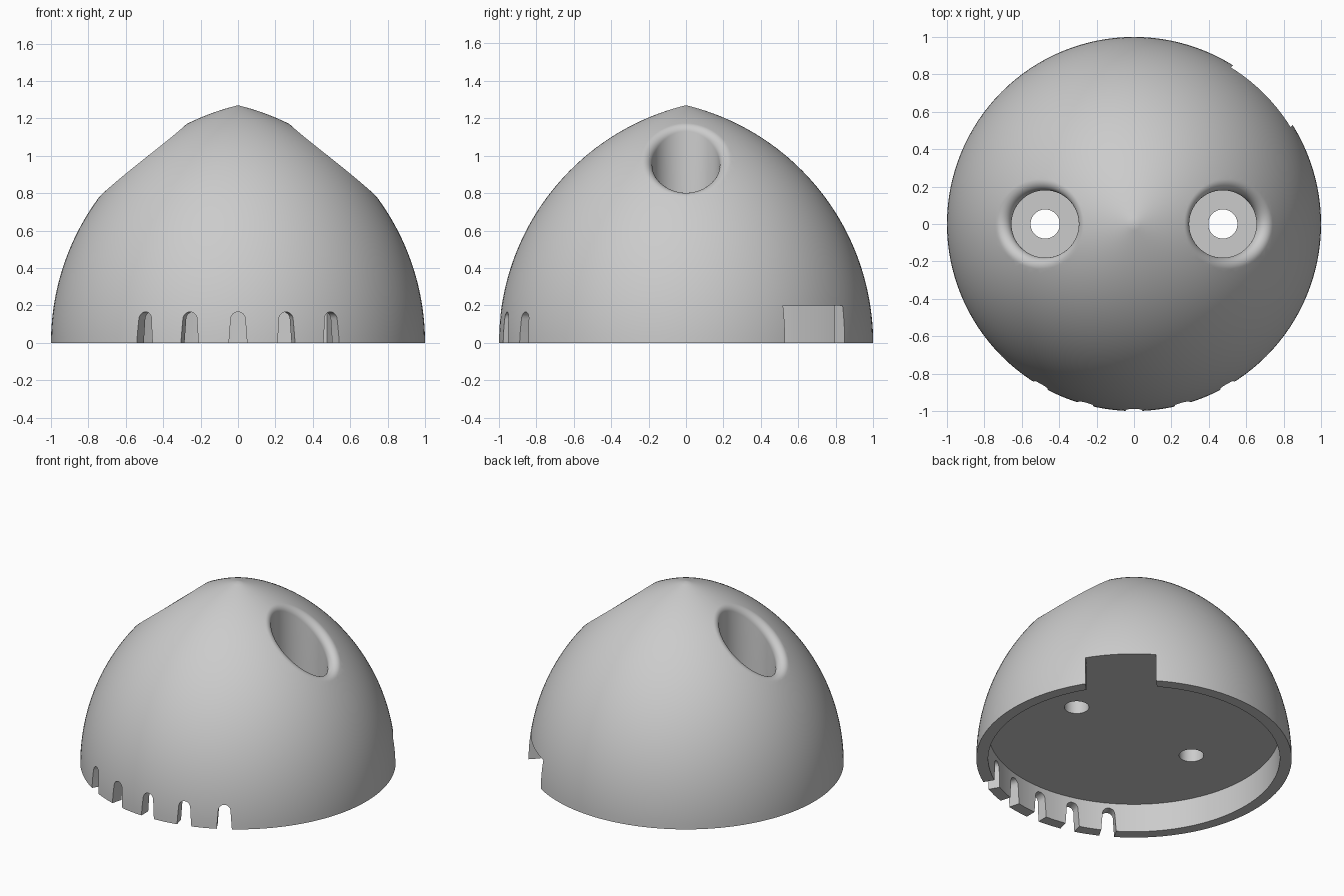
import bpy, bmesh
from math import sin, cos, pi, sqrt, radians
from mathutils import Vector, Matrix

cube = bpy.data.objects.get("Cube")
if cube:
    bpy.data.objects.remove(cube, do_unlink=True)

OFFSET = 0.306            # ogive arc centre lies this far past the axis
ARC = 1 + OFFSET          # ogive arc radius
CEILING = 0.2             # height of the recess under the dome
SEAT = 0.4                # floor of the screw pockets

grey = bpy.data.materials.new("light grey")
grey.use_nodes = True
grey.diffuse_color = (0.6, 0.6, 0.6, 1)
grey.node_tree.nodes["Principled BSDF"].inputs["Base Color"].default_value = (0.6, 0.6, 0.6, 1)


def loft(name, rings, matrix=Matrix()):
    """Closed solid skinned through rings of equal point count."""
    bm = bmesh.new()
    rows = [[bm.verts.new(matrix @ Vector(p)) for p in ring] for ring in rings]
    n = len(rows[0])
    for a, b in zip(rows, rows[1:]):
        for i in range(n):
            j = (i + 1) % n
            bm.faces.new((a[i], a[j], b[j], b[i]))
    bm.faces.new(rows[0])
    bm.faces.new(rows[-1])
    bmesh.ops.remove_doubles(bm, verts=bm.verts, dist=1e-5)
    bmesh.ops.recalc_face_normals(bm, faces=bm.faces)
    mesh = bpy.data.meshes.new(name)
    bm.to_mesh(mesh)
    bm.free()
    mesh.materials.append(grey)
    obj = bpy.data.objects.new(name, mesh)
    bpy.context.collection.objects.link(obj)
    return obj


def circle(r, z, n=128):
    return [(r * cos(2 * pi * i / n), r * sin(2 * pi * i / n), z) for i in range(n)]


def cut(target, cutter):
    mod = target.modifiers.new("cut", "BOOLEAN")
    mod.operation = "DIFFERENCE"
    mod.solver = "EXACT"
    mod.object = cutter
    bpy.context.view_layer.objects.active = target
    bpy.ops.object.modifier_apply(modifier=mod.name)
    bpy.data.objects.remove(cutter, do_unlink=True)


def pocket(side, n=72, bore=0.18, screw=0.078, fillet=0.047):
    """Stepped screw hole whose mouth is rounded into the dome."""
    columns = []
    for i in range(n):
        a = 2 * pi * i / n
        out = Vector((cos(a), sin(a), 0))
        axis = Vector((side * 0.475, 0, 0))
        # centre of the rolling ball that forms the rounded lip
        c = axis + out * (bore + fillet)
        r = c.length
        inner = ARC - fillet
        c.z = sqrt(inner ** 2 - (r + OFFSET) ** 2)
        normal = Vector((c.x / r * (r + OFFSET), c.y / r * (r + OFFSET), c.z)).normalized()
        tangent = (normal * normal.dot(-out) + out).normalized()
        column = [axis + out * rad + Vector((0, 0, z))
                  for rad, z in ((screw, 0.1), (screw, SEAT), (bore, SEAT))]
        column += [c + (-out).slerp(normal, k / 10) * fillet for k in range(11)]
        rim = column[-1] + tangent * 0.02
        column += [rim, Vector((rim.x, rim.y, 1.6))]
        columns.append(column)
    return loft("pocket_cutter", list(zip(*columns)))


# Pointed dome
top = sqrt(ARC ** 2 - OFFSET ** 2)
sweep = Vector((OFFSET, top)).angle(Vector((1, 0)))
steps = 48
rings = [circle(max(ARC * cos(sweep * k / steps) - OFFSET, 0), ARC * sin(sweep * k / steps))
         for k in range(steps + 1)]
dome = loft("dome_shell", rings)

# Shallow round recess underneath
cut(dome, loft("recess_cutter", [circle(0.925, -0.1), circle(0.925, CEILING)]))

# Square notch through the back rim
notch = [[(x, y, z) for x, y in ((0.7, -0.225), (1.2, -0.225), (1.2, 0.225), (0.7, 0.225))]
         for z in (-0.1, CEILING)]
cut(dome, loft("notch_cutter", notch, Matrix.Rotation(radians(45), 4, "Z")))

# Five arched slots along the front rim
arch = [(-0.052, -0.05), (0.052, -0.05)]
arch += [(0.039 * cos(pi * k / 12), 0.126 + 0.039 * sin(pi * k / 12)) for k in range(13)]
for step in range(-2, 3):
    slot = [[(x, y, z) for x, z in arch] for y in (-1.1, -0.8)]
    cut(dome, loft("slot_cutter", slot, Matrix.Rotation(radians(15 * step), 4, "Z")))

# Screw pockets on both sides
for side in (-1, 1):
    cut(dome, pocket(side))

bpy.ops.object.select_all(action="DESELECT")
dome.select_set(True)
bpy.context.view_layer.objects.active = dome
bpy.ops.object.shade_smooth_by_angle(angle=radians(30))
